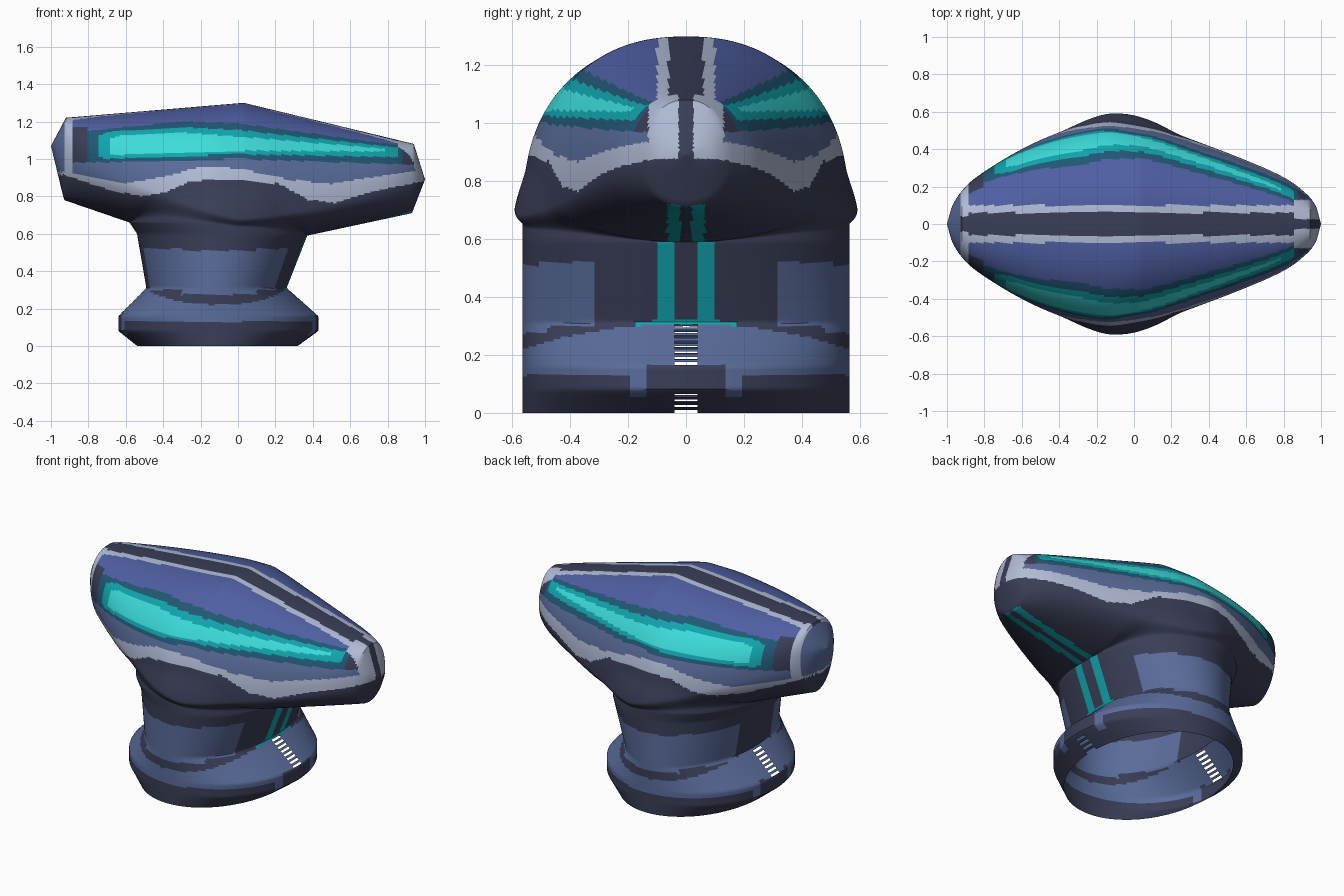
import bpy, bmesh, math

if "Cube" in bpy.data.objects:
    bpy.data.objects.remove(bpy.data.objects["Cube"])


def line(pts, x):
    """Straight interpolation through (x, value) points."""
    if x <= pts[0][0]:
        return pts[0][1]
    for (a, p), (b, q) in zip(pts, pts[1:]):
        if x <= b:
            return p + (q - p) * (x - a) / (b - a)
    return pts[-1][1]


def curve(pts, x):
    """Smooth interpolation through (x, value) points."""
    n = len(pts)
    x = min(max(x, pts[0][0]), pts[-1][0])
    i = 0
    while i < n - 2 and x > pts[i + 1][0]:
        i += 1

    def slope(k):
        a, b = pts[max(k - 1, 0)], pts[min(k + 1, n - 1)]
        return (b[1] - a[1]) / (b[0] - a[0])
    d = pts[i + 1][0] - pts[i][0]
    t = (x - pts[i][0]) / d
    s = t * t * (3 - 2 * t)
    return (pts[i][1] * (1 - s) + pts[i + 1][1] * s
            + d * t * (1 - t) * ((1 - t) * slope(i) - t * slope(i + 1)))


# Outline of the head and neck, and half width of the head along x
RIDGE = [(-1, 1.07), (-.92, 1.22), (.03, 1.3), (.94, 1.08), (1, .89)]
UNDER = [(-1, 1.07), (-.93, .78), (-.58, .66), (.37, .59), (.93, .71), (1, .89)]
NECK_L = [(0, -.54), (.08, -.64), (.16, -.64), (.31, -.49), (.6, -.54), (.66, -.58)]
NECK_R = [(0, .32), (.08, .43), (.16, .43), (.31, .26), (.59, .37)]
LENS = [(-1, 0), (-.97, .1), (-.9, .2), (-.8, .28), (-.6, .4), (-.4, .49), (-.2, .55),
        (-.1, .56), (.1, .525), (.3, .455), (.6, .34), (.8, .25), (.9, .18), (.97, .1), (1, 0)]


def half_width(x, z):
    """Half thickness of the shell: head lens blended into the oval neck."""
    top, low = line(RIDGE, x), line(UNDER, x)
    mid = .68 + .3 * abs(x) ** 1.3 - .09 * x
    up = z > mid
    r = abs(z - mid) / max(abs((top if up else low) - mid), 1e-6)
    e = 2.3 if up else 2
    head = curve(LENS, x) * max(1 - r ** e, 0) ** (1 / e)
    left, right = line(NECK_L, z), line(NECK_R, z)
    u = (2 * x - left - right) / (right - left)
    fade = max((z - .64) / .31, 0)
    neck = .565 * math.sqrt(max(1 - u * u, 0)) * math.sqrt(max(1 - fade * fade, 0))
    k = .25 * max(head, neck, 1e-6)
    h = max(k - abs(head - neck), 0) / k
    y = max(head, neck) + h * h * k / 4
    return 0 if y < .001 else y


# Colours
def linear(c):
    return c / 12.92 if c <= .04045 else ((c + .055) / 1.055) ** 2.4


COLOURS = {"navy": (58, 62, 87), "slate": (90, 108, 155), "roof_blue": (79, 95, 163),
           "silver": (176, 187, 213), "dark_teal": (33, 88, 117),
           "mid_teal": (16, 165, 173), "bright_teal": (60, 220, 220)}
NAMES = list(COLOURS)
BAND_TOP = [(-.93, .93), (-.6, .87), (-.42, .9), (-.2, .957), (0, .95), (.27, .89),
            (.49, .866), (.7, .9), (.97, .94)]
BAND_LOW = [(-.93, .915), (-.69, .835), (-.52, .8), (-.39, .82), (-.26, .88), (0, .893),
            (.22, .866), (.38, .78), (.52, .765), (.7, .82), (.97, .877)]
# Nested window strips: top edge, bottom edge
STRIPS = {
    "bright_teal": ([(-.69, 1.11), (-.6, 1.13), (-.3, 1.14), (0, 1.12), (.78, 1.055)],
                    [(-.69, 1.02), (0, 1.045), (.78, 1.04)]),
    "mid_teal": ([(-.75, 1.12), (-.7, 1.145), (-.25, 1.168), (0, 1.155), (.86, 1.06)],
                 [(-.75, 1.01), (-.7, 1.0), (0, 1.025), (.86, 1.01)]),
    "dark_teal": ([(-.8, 1.15), (-.3, 1.2), (0, 1.19), (.88, 1.07)],
                  [(-.8, .98), (0, 1.0), (.9, .97)])}


def neck_colour(x, y, z):
    collar = .22 + .09 * (1 - (y / .565) ** 2)
    if x > 0 and (.04 < y < .09 and z > .3 or y < .18 and abs(z - collar - .005) < .008):
        return "mid_teal"
    if z < collar:
        foot = .17 if y < .14 else .06 if y < .2 else .13
        return "slate" if z > foot else "navy"
    panel = .3 < z < .52 if abs(x + .1) > .2 else .275 < z < .51
    return "slate" if panel and y > (.32 if x > -.1 else .17) else "navy"


def head_colour(x, y, z):
    if z < line(BAND_LOW, x):
        stripe = x > .3 and .02 < y < .065 and z < .72
        return "mid_teal" if stripe else "navy"
    if x > .85 and y < .13 and z < 1.1:
        return "silver" if y > .025 else "navy"
    if z < line(BAND_TOP, x):
        return "silver"
    if x < -.93:
        return "slate"
    if x < -.885:
        return "silver" if y > .04 else "navy"
    for name, (top, low) in STRIPS.items():
        if top[0][0] < x < top[-1][0] and line(low, x) < z < line(top, x):
            return name
    if z < line(STRIPS["dark_teal"][1], x):
        return "slate"
    if z > 1.0 and y < .1:
        return "silver" if y > .06 else "navy"
    if x < -.8 and z < 1.17 or x > .87:
        return "navy"
    return "roof_blue"


# Grid columns: neck columns shared by head and neck, plus head overhangs
N, ROWS, NECK_ROWS, OUT = 90, 90, 64, 50
us = [-math.cos(math.pi * i / N) for i in range(N + 1)]


def neck_point(u, t):
    z = t * (.625 - .035 * u)
    left, right = line(NECK_L, z), line(NECK_R, z)
    return (left + right) / 2 + u * (right - left) / 2, z


def overhang(end, start):
    return [(x, line(UNDER, x)) for x in
            (end + (start - end) * (1 - math.cos(math.pi / 2 * i / OUT)) for i in range(OUT))]


neck_grid = [[neck_point(u, j / NECK_ROWS) for u in us] for j in range(NECK_ROWS + 1)]
rim = neck_grid[-1]
base = overhang(-1, rim[0][0]) + rim + overhang(1, rim[-1][0])[::-1]
head_grid = []
for j in range(ROWS + 1):
    t = (1 - math.cos(math.pi * j / ROWS)) / 2
    head_grid.append([(x, z + (line(RIDGE, x) - z) * t) for x, z in base])

bm = bmesh.new()


def add_grid(grid, colour, skip):
    verts = [[bm.verts.new((x, -half_width(x, z), z)) for x, z in row] for row in grid]
    for j in range(len(grid) - 1):
        for i in range(len(grid[0]) - 1):
            quad = (verts[j][i], verts[j][i + 1], verts[j + 1][i + 1], verts[j + 1][i])
            c = sum((v.co for v in quad), quad[0].co * 0) / 4
            if skip(i, j, c.z):
                continue
            f = bm.faces.new(quad)
            f.material_index = NAMES.index(colour(c.x, -c.y, c.z))


def seam_slit(i, j, z):
    """Toothed slits in the seam at both ends of the collar."""
    return j % 2 == 0 and (i < 2 or i >= N - 2) and (.16 < z < .31 or z < .07)


add_grid(neck_grid, neck_colour, seam_slit)
add_grid(head_grid, head_colour, lambda i, j, z: False)
bmesh.ops.remove_doubles(bm, verts=bm.verts, dist=1e-5)
bmesh.ops.recalc_face_normals(bm, faces=bm.faces)
if sum(f.normal.y * f.calc_area() for f in bm.faces) > 0:
    bmesh.ops.reverse_faces(bm, faces=bm.faces)

mesh = bpy.data.meshes.new("helmet_shell")
bm.to_mesh(mesh)
bm.free()
for name, rgb in COLOURS.items():
    mat = bpy.data.materials.new(name)
    mat.use_nodes = True
    col = [linear(c / 255) for c in rgb] + [1]
    mat.diffuse_color = col
    mat.node_tree.nodes["Principled BSDF"].inputs["Base Color"].default_value = col
    mesh.materials.append(mat)

# Mirror the front half to the back
shell = bpy.data.objects.new("helmet_shell", mesh)
bpy.context.collection.objects.link(shell)
bpy.context.view_layer.objects.active = shell
shell.select_set(True)
mirror = shell.modifiers.new("mirror", "MIRROR")
mirror.use_axis = (False, True, False)
mirror.merge_threshold = .0005
bpy.ops.object.modifier_apply(modifier="mirror")
bpy.ops.object.shade_smooth_by_angle(angle=math.radians(40))
